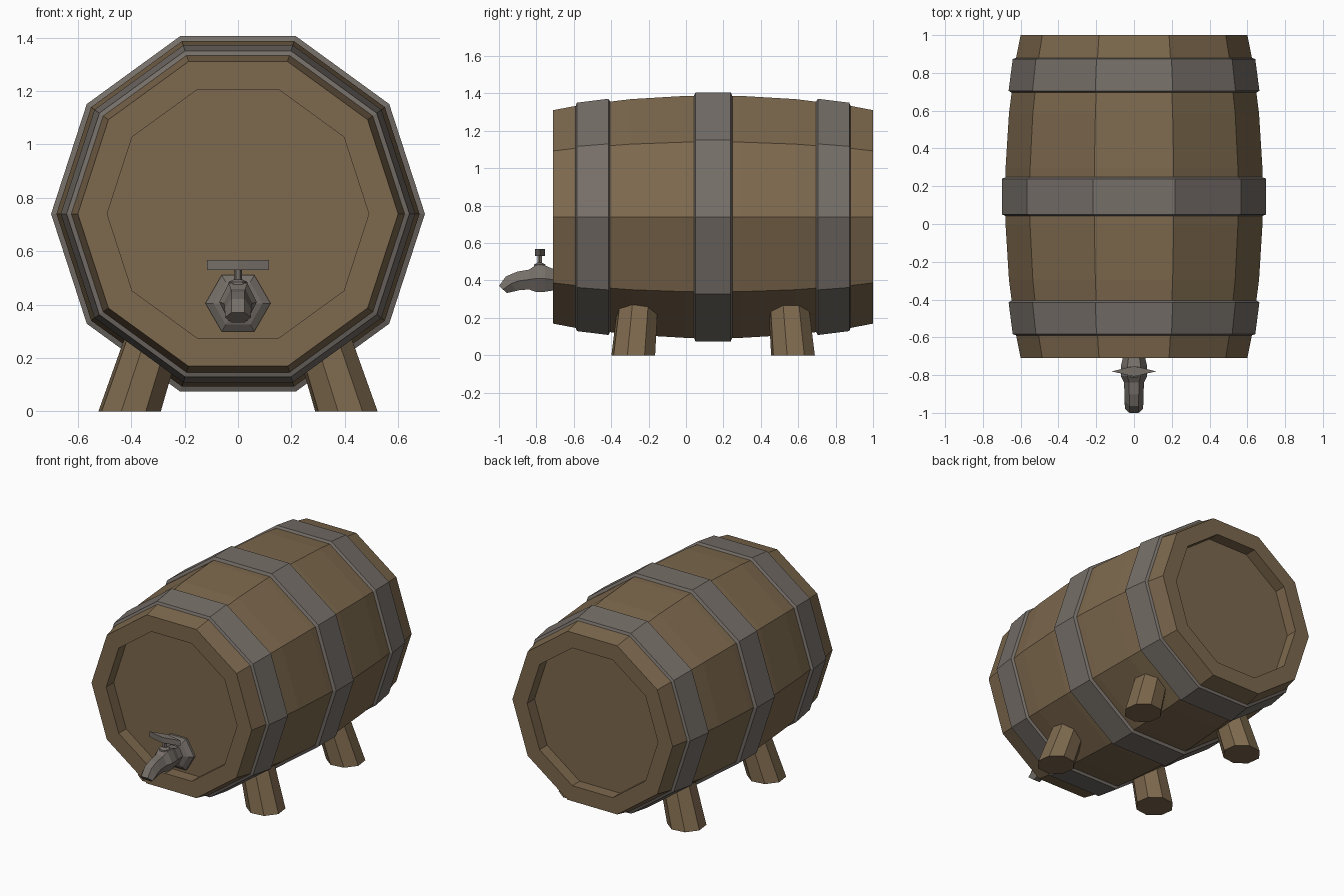
import bpy, bmesh
from math import sin, cos, pi, radians
from mathutils import Vector

if "Cube" in bpy.data.objects:
    bpy.data.objects.remove(bpy.data.objects["Cube"])


def material(name, rgb):
    m = bpy.data.materials.new(name)
    m.diffuse_color = (*rgb, 1)
    m.use_nodes = True
    m.node_tree.nodes["Principled BSDF"].inputs["Base Color"].default_value = m.diffuse_color
    return m


WOOD = material("wood", (0.205, 0.14, 0.075))
IRON = material("iron", (0.18, 0.158, 0.14))
AXIS_Z, MID_Y = 0.74, 0.145


def skin(name, rings, mat, wrap=False):
    """Flat-shaded surface through rings of equal point count."""
    bm = bmesh.new()
    vs = [[bm.verts.new(p) for p in r] for r in rings]
    n = len(vs[0])
    pairs = list(zip(vs, vs[1:])) + ([(vs[-1], vs[0])] if wrap else [])
    for a, b in pairs:
        for i in range(n):
            j = (i + 1) % n
            bm.faces.new((a[i], a[j], b[j], b[i]))
    if not wrap:
        bm.faces.new(vs[0])
        bm.faces.new(vs[-1])
    bmesh.ops.recalc_face_normals(bm, faces=bm.faces)
    me = bpy.data.meshes.new(name)
    bm.to_mesh(me)
    bm.free()
    me.materials.append(mat)
    ob = bpy.data.objects.new(name, me)
    bpy.context.collection.objects.link(ob)
    return ob


def ring_y(n, y, r, z=AXIS_Z, rz=None, tilt=0):
    """Ring facing along y; tilt leans it for a bent pipe."""
    rz = r if rz is None else rz
    pts = []
    for i in range(n):
        a = 2 * pi * i / n
        v = rz * sin(a)
        pts.append(Vector((r * cos(a), y + v * sin(tilt), z + v * cos(tilt))))
    return pts


def ring_z(n, x, y, z, r, turn=0.0):
    return [Vector((x + r * cos(turn + 2 * pi * i / n),
                    y + r * sin(turn + 2 * pi * i / n), z)) for i in range(n)]


# Barrel: bulging ten-sided body with recessed heads
half = [(0.775, 0.49), (0.855, 0.49), (0.855, 0.60), (0.735, 0.624),
        (0.44, 0.662), (0.15, 0.68)]
profile = [(-d, r) for d, r in half] + [(d, r) for d, r in reversed(half)]
skin("barrel_body", [ring_y(10, MID_Y + d, r) for d, r in profile], WOOD)

# Iron hoops with slanted rims
middle = [(-0.107, 0.67), (-0.094, 0.70), (0.094, 0.70), (0.107, 0.67)]
end = [(0.545, 0.638), (0.56, 0.664), (0.728, 0.642), (0.738, 0.615)]
for name, prof, s in (("middle_hoop", middle, 1), ("back_hoop", end, 1),
                      ("front_hoop", end, -1)):
    skin(name, [ring_y(10, MID_Y + s * d, r) for d, r in prof], IRON, wrap=True)

# Splayed, tapering octagonal legs
for side, sx in (("left", -1), ("right", 1)):
    for place, sy in (("front", -1), ("back", 1)):
        skin(f"{place}_{side}_leg",
             [ring_z(8, sx * 0.406, MID_Y + sy * 0.427, 0, 0.121, pi / 6),
              ring_z(8, sx * 0.29, MID_Y + sy * 0.395, 0.36, 0.108, pi / 6)], WOOD)

# Tap: wall flange
skin("tap_flange", [ring_y(6, y, r, 0.405) for y, r in
                    ((-0.62, 0.122), (-0.645, 0.122), (-0.665, 0.092), (-0.675, 0.058))],
     IRON)

# Tap: pipe, bulb and drooping spout (y, z, half width, half height, tilt)
path = [(-0.65, 0.405, 0.058, 0.055, 0), (-0.715, 0.405, 0.06, 0.062, 0),
        (-0.755, 0.41, 0.07, 0.074, 0), (-0.805, 0.41, 0.07, 0.074, 0),
        (-0.838, 0.405, 0.054, 0.056, 0), (-0.895, 0.398, 0.05, 0.052, -10),
        (-0.935, 0.383, 0.05, 0.05, -35), (-0.979, 0.352, 0.048, 0.03, -48)]
skin("tap_spout", [ring_y(6, y, rx, z, rz * 1.1, radians(t))
                   for y, z, rx, rz, t in path], IRON)

# Tap: valve stem with collar
skin("tap_stem", [ring_z(6, 0, -0.782, z, r) for z, r in
                  ((0.45, 0.04), (0.485, 0.035), (0.495, 0.015), (0.54, 0.015))], IRON)

# Tap: pointed turning handle
outline = [(-0.117, 0), (-0.035, -0.02), (0, -0.027), (0.035, -0.02),
           (0.117, 0), (0.035, 0.02), (0, 0.027), (-0.035, 0.02)]
skin("tap_handle", [[Vector((x, y - 0.78, z)) for x, y in outline]
                    for z in (0.53, 0.567)], IRON)
